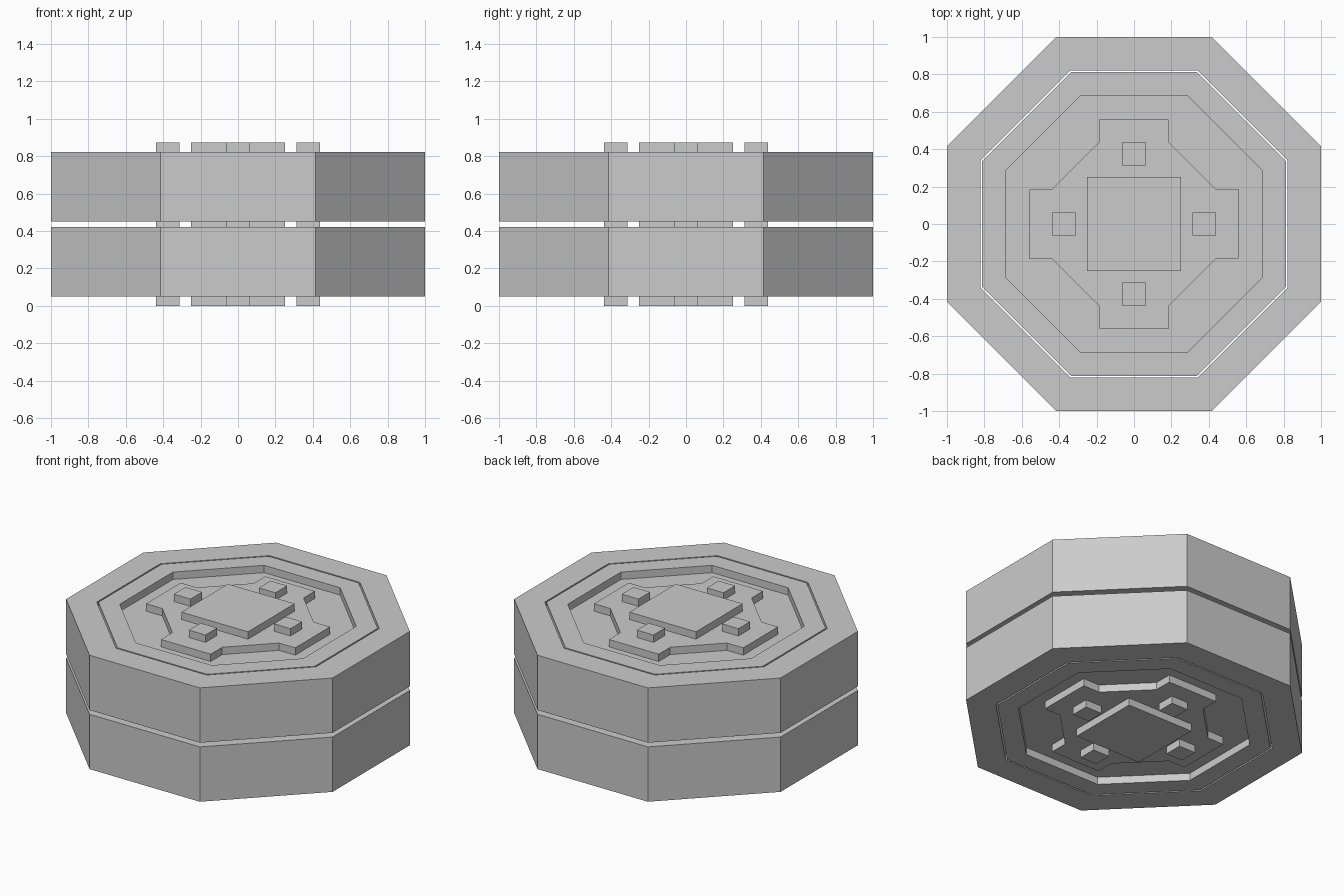
import bpy, bmesh, math

if "Cube" in bpy.data.objects:
    bpy.data.objects.remove(bpy.data.objects["Cube"])

GAP, STEP = 0.0, 0.05          # STEP: recess depth and pad height
BODY = 0.372                   # thickness of one disc
T = math.tan(math.pi / 8)


def quad_turn(points):
    """Repeat a quarter profile four times round z."""
    out, pts = [], list(points)
    for _ in range(4):
        out += pts
        pts = [(-y, x) for x, y in pts]
    return out


def octagon(a):
    return quad_turn([(a, -a * T), (a, a * T)])


def square(h, cx=0, cy=0):
    return [(x + cx, y + cy) for x, y in quad_turn([(h, h)])]


def loft(name, loops, ring=False):
    """Skin a list of (outline, z); capped at both ends or closed as a ring."""
    bm = bmesh.new()
    vs = [[bm.verts.new((x, y, z)) for x, y in pts] for pts, z in loops]
    pairs = list(zip(vs, vs[1:]))
    if ring:
        pairs.append((vs[-1], vs[0]))
    else:
        bm.faces.new(vs[0])
        bm.faces.new(vs[-1])
    for a, b in pairs:
        for i in range(len(a)):
            j = (i + 1) % len(a)
            bm.faces.new((a[i], a[j], b[j], b[i]))
    bmesh.ops.recalc_face_normals(bm, faces=bm.faces)
    me = bpy.data.meshes.new(name)
    bm.to_mesh(me)
    bm.free()
    ob = bpy.data.objects.new(name, me)
    bpy.context.collection.objects.link(ob)
    return ob


CROSS = quad_turn([(0.56, -0.185), (0.56, 0.187), (0.437, 0.187), (0.187, 0.437)])

for level, base in (("lower", 0.055), ("upper", 0.4555)):
    top = base + BODY
    # outer octagonal ring
    loft(level + "_outer_ring", [(octagon(1), base), (octagon(1), top),
                                 (octagon(0.822), top), (octagon(0.822), base)], True)
    # inner octagonal body with a recess on both faces
    loft(level + "_inner_body", [
        (octagon(0.688), base + STEP), (octagon(0.688), base),
        (octagon(0.812), base), (octagon(0.812), top),
        (octagon(0.688), top), (octagon(0.688), top - STEP)])
    # raised details on each face
    for side, face, d in (("top", top, 1), ("bottom", base, -1)):
        tag = level + "_" + side
        loft(tag + "_cross_plate", [(CROSS, face - d * STEP), (CROSS, face)])
        pads = [("centre_pad", square(0.25))]
        pads += [("small_pad", square(0.0625, x, y)) for x, y in quad_turn([(0.375, 0)])]
        for name, outline in pads:
            loft(tag + "_" + name, [(outline, face), (outline, face + d * STEP)])

# rest the lowest pads exactly on the floor
low = min(v.co.z for o in bpy.data.objects for v in o.data.vertices)
for o in bpy.data.objects:
    o.location.z -= low - 0.0
